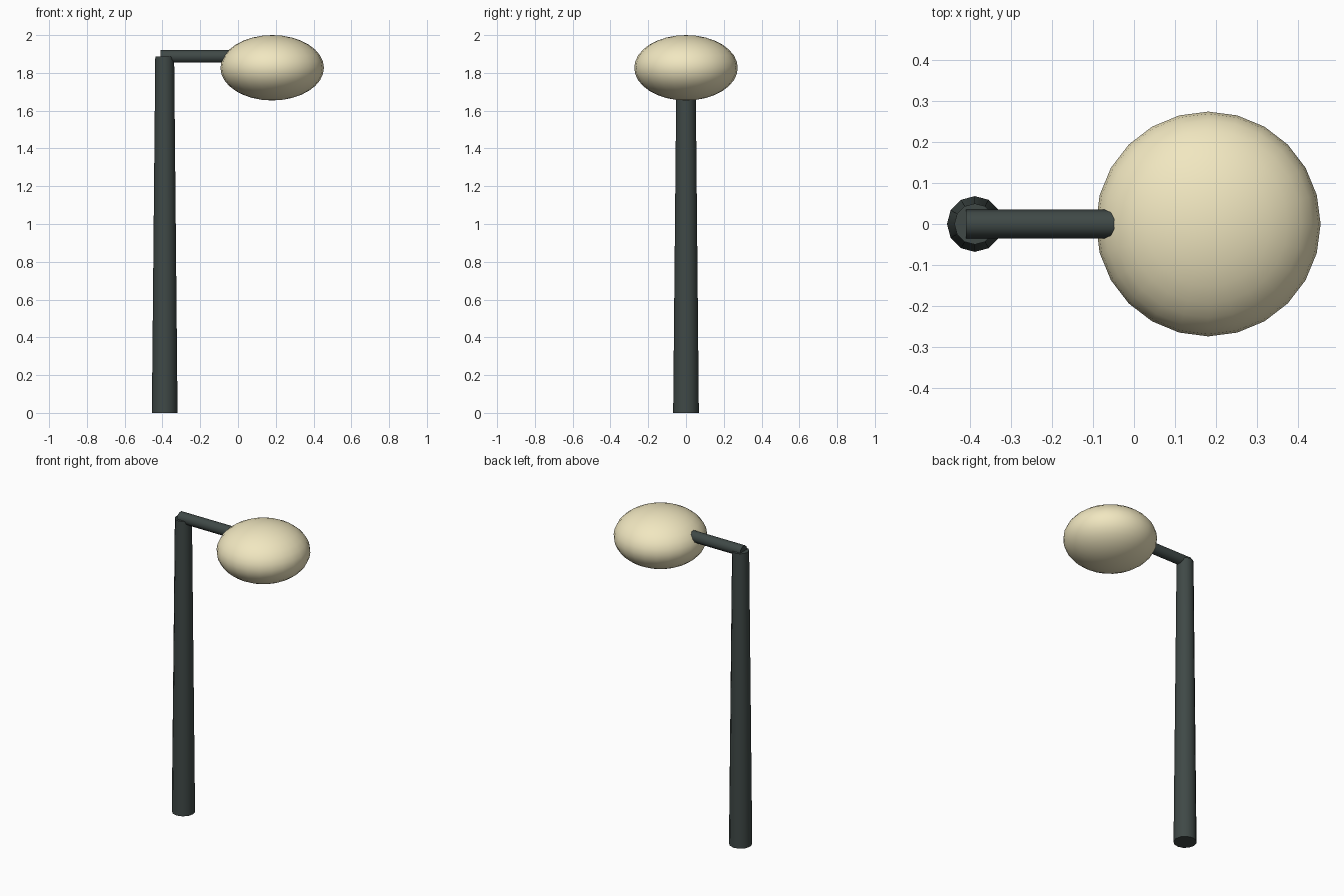
import bpy
from math import radians

if "Cube" in bpy.data.objects:
    bpy.data.objects.remove(bpy.data.objects["Cube"])


def material(name, rgb):
    mat = bpy.data.materials.new(name)
    mat.diffuse_color = (*rgb, 1)
    mat.use_nodes = True
    mat.node_tree.nodes["Principled BSDF"].inputs["Base Color"].default_value = mat.diffuse_color
    return mat


def finish(name, mat):
    ob = bpy.context.object
    ob.name = name
    ob.data.materials.append(mat)
    bpy.ops.object.transform_apply(location=False, rotation=True, scale=True)
    bpy.ops.object.shade_smooth_by_angle(angle=radians(45))
    return ob


metal = material("dark_metal", (0.05, 0.066, 0.062))
glow = material("warm_glass", (0.88, 0.80, 0.53))

# Tapered upright pole
bpy.ops.mesh.primitive_cone_add(vertices=12, radius1=0.068, radius2=0.05,
                                depth=1.886, location=(-0.388, 0, 0.943))
finish("pole", metal)

# Horizontal arm, running into the lamp
start, end = -0.41, 0.0
bpy.ops.mesh.primitive_cylinder_add(vertices=10, radius=0.035, depth=end - start,
                                    location=((start + end) / 2, 0, 1.887),
                                    rotation=(0, radians(90), 0))
finish("arm", metal)

# Flattened lamp globe
bpy.ops.mesh.primitive_uv_sphere_add(segments=24, ring_count=16, radius=1,
                                     location=(0.181, 0, 1.827))
bpy.context.object.scale = (0.274, 0.274, 0.173)
finish("lamp_globe", glow)
